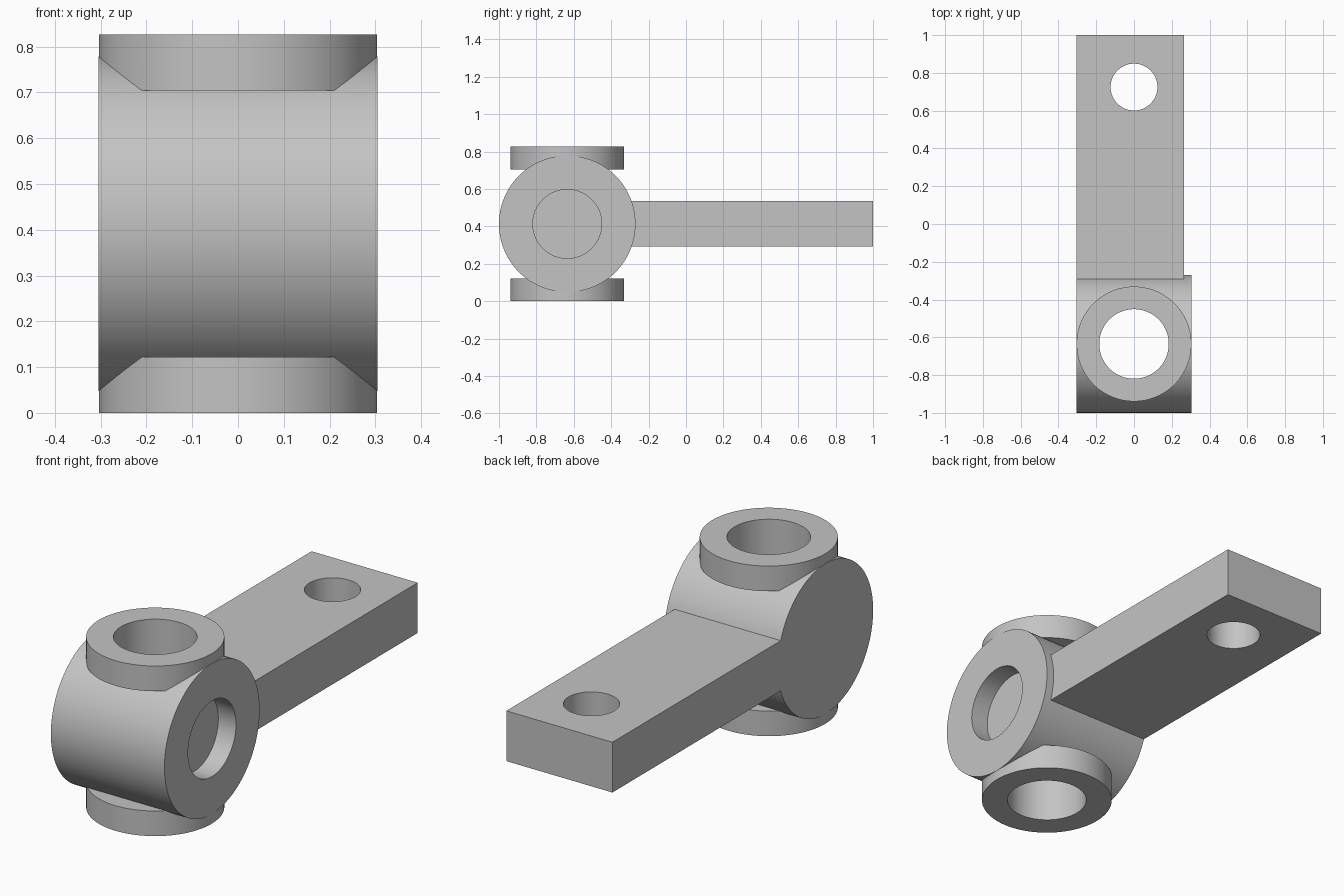
import bpy
import math

if "Cube" in bpy.data.objects:
    bpy.data.objects.remove(bpy.data.objects["Cube"], do_unlink=True)

# Main dimensions
HUB_Y, MID_Z = -0.635, 0.413
HUB_R, HALF_W = 0.365, 0.305
BOSS_H, BORE_R = 0.122, 0.184

grey = bpy.data.materials.new("plain grey")
grey.use_nodes = True
colour = (0.55, 0.55, 0.55, 1)
grey.diffuse_color = colour
grey.node_tree.nodes["Principled BSDF"].inputs["Base Color"].default_value = colour


def finish(name):
    obj = bpy.context.object
    obj.name = name
    obj.data.materials.append(grey)
    return obj


def cylinder(name, radius, depth, centre, along_x=False):
    turn = (0, math.pi / 2, 0) if along_x else (0, 0, 0)
    bpy.ops.mesh.primitive_cylinder_add(vertices=96, radius=radius, depth=depth,
                                        location=centre, rotation=turn)
    return finish(name)


def box(name, low, high):
    centre = [(a + b) / 2 for a, b in zip(low, high)]
    bpy.ops.mesh.primitive_cube_add(size=1, location=centre)
    obj = finish(name)
    obj.scale = [b - a for a, b in zip(low, high)]
    return obj


def combine(target, other, operation):
    mod = target.modifiers.new(operation.lower(), "BOOLEAN")
    mod.operation = operation
    mod.solver = "EXACT"
    mod.object = other
    bpy.ops.object.select_all(action="DESELECT")
    bpy.context.view_layer.objects.active = target
    target.select_set(True)
    bpy.ops.object.modifier_apply(modifier=mod.name)
    bpy.data.objects.remove(other, do_unlink=True)


# Cross hub with a flat arm flush to its right end
body = cylinder("hub_with_arm", HUB_R, 2 * HALF_W, (0, HUB_Y, MID_Z), along_x=True)
arm = box("arm", (-HALF_W, -0.4, MID_Z - BOSS_H), (0.265, 1, MID_Z + BOSS_H))
combine(body, arm, "UNION")

# Round bosses above and below the hub
for name, z in (("lower_boss", BOSS_H / 2), ("upper_boss", 2 * MID_Z - BOSS_H / 2)):
    boss = cylinder(name, 0.304, BOSS_H, (0, HUB_Y, z))
    combine(body, boss, "UNION")

# Vertical bore, arm hole and shallow side recess
cutters = [
    cylinder("bore_cutter", BORE_R, 2, (0, HUB_Y, MID_Z)),
    cylinder("arm_hole_cutter", 0.124, 1, (0, 0.725, MID_Z)),
    cylinder("recess_cutter", BORE_R, 0.2, (HALF_W + 0.005, HUB_Y, MID_Z), along_x=True),
]
for cutter in cutters:
    cutter.hide_render = True
    combine(body, cutter, "DIFFERENCE")

# Smooth round walls, crisp edges
bpy.ops.object.select_all(action="DESELECT")
body.select_set(True)
bpy.context.view_layer.objects.active = body
bpy.ops.object.shade_smooth_by_angle(angle=math.radians(25))
